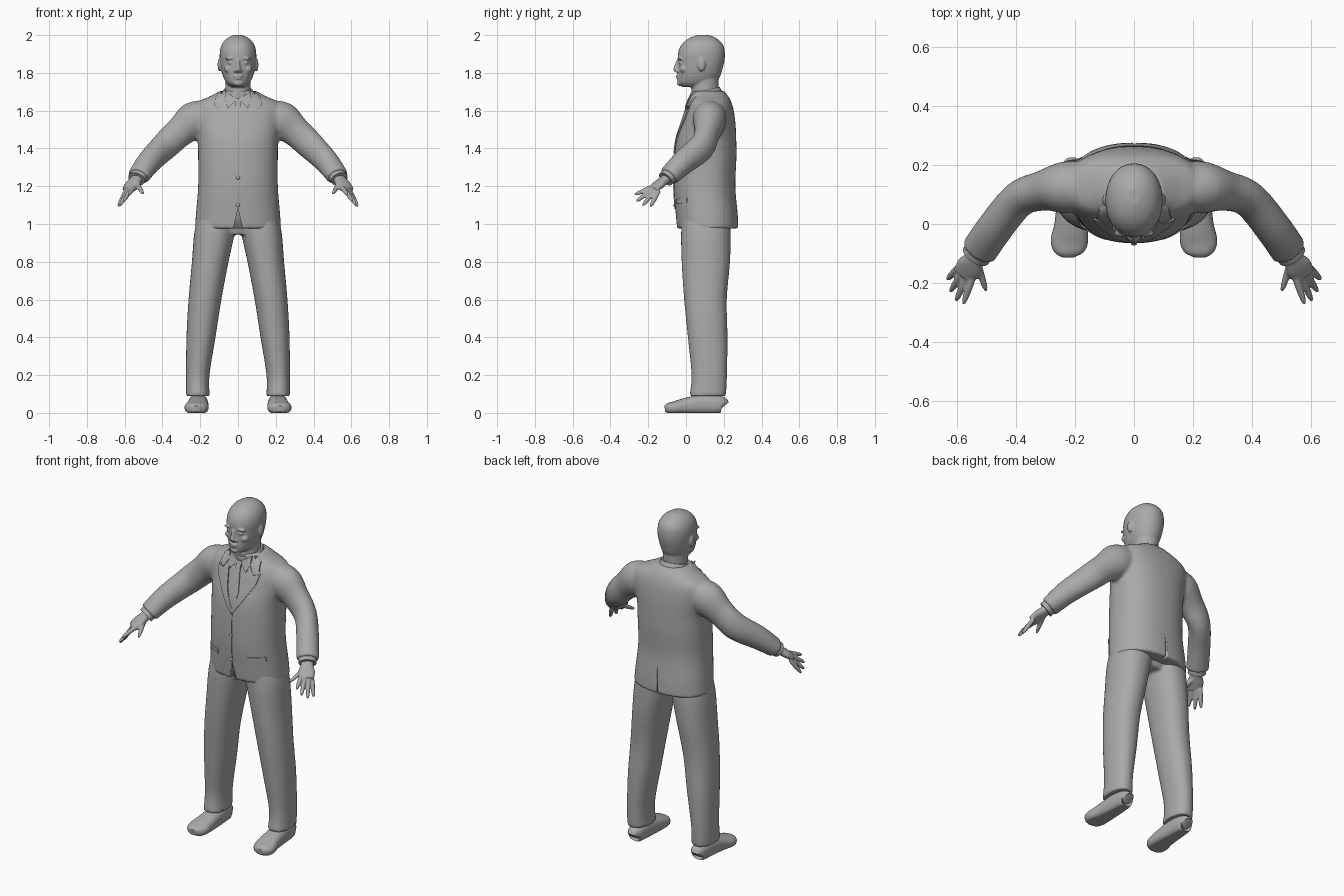
import bpy, bmesh, math
from mathutils import Vector, Matrix
from mathutils.bvhtree import BVHTree

if "Cube" in bpy.data.objects:
    bpy.data.objects.remove(bpy.data.objects["Cube"])

grey = bpy.data.materials.new("plain grey")
grey.diffuse_color = (0.4, 0.4, 0.4, 1)
grey.use_nodes = True
grey.node_tree.nodes["Principled BSDF"].inputs["Base Color"].default_value = grey.diffuse_color


def spline(rows, steps=4):
    """Smooth interpolation through ring rows (x, y, z, rx, ry)."""
    out = []
    for i in range(len(rows) - 1):
        a, b, c, d = (rows[max(0, min(len(rows) - 1, i + k))] for k in (-1, 0, 1, 2))
        for s in range(steps):
            t = s / steps
            out.append([0.5 * (2 * q + (r - p) * t + (2 * p - 5 * q + 4 * r - w) * t * t
                        + (3 * q - p - 3 * r + w) * t ** 3) for p, q, r, w in zip(a, b, c, d)])
    return out + [list(rows[-1])]


def loft(bm, rows, side=1, ref=None, power=2.0, n=32):
    """Skin through rings; rings are level unless ref gives the up direction for a path."""
    rows = spline(rows)
    pts = [Vector(r[:3]) for r in rows]
    rings = []
    for i, r in enumerate(rows):
        u, v = Vector((1, 0, 0)), Vector((0, 1, 0))
        if ref:
            t = (pts[min(i + 1, len(pts) - 1)] - pts[max(i - 1, 0)]).normalized()
            u = t.cross(Vector(ref)).normalized()
            v = u.cross(t)
        ring = []
        for k in range(n):
            a = 2 * math.pi * k / n
            c, s = math.cos(a), math.sin(a)
            p = pts[i] + u * (r[3] * math.copysign(abs(c) ** (2 / power), c)) \
                + v * (r[4] * math.copysign(abs(s) ** (2 / power), s))
            ring.append(bm.verts.new((p.x * side, p.y, p.z)))
        rings.append(ring)
    for a, b in zip(rings, rings[1:]):
        for k in range(n):
            bm.faces.new((a[k], a[(k + 1) % n], b[(k + 1) % n], b[k]))
    bm.faces.new(rings[0])
    bm.faces.new(rings[-1])


def ball(bm, loc, size, tilt=0):
    m = Matrix.Translation(loc) @ Matrix.Rotation(tilt, 4, 'Y') @ Matrix.Diagonal((*size, 1))
    bmesh.ops.create_uvsphere(bm, u_segments=20, v_segments=12, radius=1, matrix=m)


def finish(bm, name, voxel=0, smooth=4, cutter=None):
    """Make the object, optionally fuse its pieces into one skin, and cut slits."""
    bmesh.ops.recalc_face_normals(bm, faces=bm.faces)
    me = bpy.data.meshes.new(name)
    bm.to_mesh(me)
    bm.free()
    ob = bpy.data.objects.new(name, me)
    bpy.context.collection.objects.link(ob)
    me.materials.append(grey)
    if voxel:
        m = ob.modifiers.new("fuse", 'REMESH')
        m.mode, m.voxel_size, m.use_smooth_shade = 'VOXEL', voxel, True
        m = ob.modifiers.new("soften", 'SMOOTH')
        m.factor, m.iterations = 0.5, smooth
    if cutter:
        m = ob.modifiers.new("slits", 'BOOLEAN')
        m.operation, m.object = 'DIFFERENCE', cutter
    bpy.ops.object.select_all(action='DESELECT')
    ob.select_set(True)
    bpy.context.view_layer.objects.active = ob
    bpy.ops.object.shade_smooth_by_angle(angle=math.radians(40))
    return ob


def wedge(bm, pts, y0, y1):
    f = bm.faces.new([bm.verts.new((x, y0, z)) for x, z in pts])
    new = bmesh.ops.extrude_face_region(bm, geom=[f])["geom"]
    bmesh.ops.translate(bm, vec=(0, y1 - y0, 0),
                        verts=[g for g in new if isinstance(g, bmesh.types.BMVert)])


Z, Y = (0, 0, 1), (0, 1, 0)

# front opening and back vent cutter
bm = bmesh.new()
wedge(bm, [(-0.03, 0.95), (0.03, 0.95), (0.0, 1.08)], -0.2, -0.015)
wedge(bm, [(-0.008, 0.95), (0.008, 0.95), (0.003, 1.13)], 0.245, 0.4)
cutter = finish(bm, "slit_cutter")
cutter.hide_render = True
cutter.hide_viewport = True

# jacket body with sleeves
bm = bmesh.new()
loft(bm, [(0, .115, .975, .228, .162), (0, .11, 1.05, .223, .164), (0, .098, 1.2, .211, .163),
          (0, .103, 1.35, .211, .164), (0, .108, 1.45, .214, .158), (0, .118, 1.53, .228, .144),
          (0, .125, 1.6, .238, .128), (0, .128, 1.645, .215, .112), (0, .125, 1.675, .15, .1),
          (0, .115, 1.705, .095, .085)], power=2.3, n=48)
for s in (1, -1):
    loft(bm, [(.17, .125, 1.575, .085, .085), (.235, .124, 1.545, .088, .1), (.31, .113, 1.485, .068, .08),
              (.39, .085, 1.41, .062, .076), (.47, -.01, 1.33, .062, .066),
              (.527, -.092, 1.252, .062, .052)], s, Z)
jacket = finish(bm, "jacket", 0.009, 5, cutter)

# trousers
bm = bmesh.new()
for s in (1, -1):
    loft(bm, [(.213, .115, .09, .063, .097), (.213, .123, .2, .062, .094), (.196, .115, .4, .077, .105),
              (.175, .103, .6, .087, .113), (.147, .105, .8, .097, .128), (.125, .105, .95, .107, .131),
              (.11, .105, 1.05, .1, .125)], s, power=2.2)
loft(bm, [(0, .105, .945, .12, .09), (0, .105, 1.05, .19, .12)])
finish(bm, "trousers", 0.009, 3)

# shoes
for s in (1, -1):
    bm = bmesh.new()
    loft(bm, [(.21, .2, .035, .025, .03), (.21, .185, .042, .042, .046), (.21, .1, .046, .05, .054),
              (.213, .0, .036, .057, .044), (.22, -.06, .027, .063, .034), (.222, -.095, .024, .05, .028),
              (.222, -.112, .022, .022, .016)], s, Z, 2.5)
    for v in bm.verts:
        v.co.z = max(v.co.z, 0)
    finish(bm, "left_shoe" if s > 0 else "right_shoe")

# head with neck, nose, brow, lips and ears
bm = bmesh.new()
face = [(1.725, -.018, .1, .035), (1.745, -.042, .155, .06), (1.78, -.043, .18, .079), (1.82, -.042, .193, .09),
        (1.86, -.042, .203, .095), (1.9, -.043, .206, .097), (1.94, -.03, .2, .09), (1.97, -.004, .178, .072),
        (1.99, .03, .15, .046), (2.001, .065, .12, .02)]
loft(bm, [(0, (f + b) / 2, z, w, (b - f) / 2) for z, f, b, w in face], power=2.1)
loft(bm, [(0, .1, 1.62, .075, .075), (0, .1, 1.7, .068, .072), (0, .1, 1.82, .068, .075)])
loft(bm, [(0, -.036, 1.872, .009, .012), (0, -.046, 1.84, .011, .015), (0, -.05, 1.815, .017, .016),
          (0, -.042, 1.803, .012, .01)])
ball(bm, (0, -.041, 1.784), (.026, .013, .007))
ball(bm, (0, -.039, 1.772), (.023, .013, .008))
ball(bm, (0, -.033, 1.745), (.025, .015, .015))
for s in (1, -1):
    ball(bm, (s * .04, -.03, 1.877), (.03, .014, .008), s * .12)
    ball(bm, (s * .038, -.028, 1.853), (.017, .011, .008))
    ball(bm, (s * .05, -.012, 1.82), (.024, .02, .02))
    ball(bm, (s * .016, -.043, 1.81), (.009, .011, .008))
    ball(bm, (s * .098, .082, 1.843), (.01, .021, .034))
finish(bm, "head", 0.005, 3)

# shirt collar band
bm = bmesh.new()
loft(bm, [(0, .12, 1.63, .105, .1), (0, .107, 1.675, .092, .09), (0, .099, 1.708, .079, .081)], 1, Y)
finish(bm, "collar_band")

# hands: palm, four fingers, thumb, and shirt cuff
for s in (1, -1):
    side = "left_" if s > 0 else "right_"
    bm = bmesh.new()
    loft(bm, [(.515, -.07, 1.265, .035, .028), (.54, -.115, 1.232, .034, .024), (.558, -.145, 1.208, .045, .022),
              (.578, -.175, 1.182, .04, .017)], s, Z, 2.3)
    fingers = [((.549, -.18, 1.195), (.58, -.272, 1.155)), ((.566, -.175, 1.186), (.605, -.262, 1.12)),
               ((.584, -.166, 1.175), (.624, -.23, 1.097)), ((.598, -.15, 1.165), (.634, -.188, 1.092)),
               ((.535, -.125, 1.215), (.502, -.228, 1.16))]
    for a, b in fingers:
        a, b = Vector(a), Vector(b)
        loft(bm, [(*a.lerp(b, t), r, r) for t, r in ((-.15, .012), (.3, .013), (.8, .01), (1, .005))],
             s, Z, n=12)
    finish(bm, side + "hand", 0.005, 2)
    bm = bmesh.new()
    loft(bm, [(.515, -.075, 1.268, .05, .042), (.537, -.108, 1.238, .05, .042)], s, Z)
    finish(bm, side + "shirt_cuff")

# plates laid on the chest
deps = bpy.context.evaluated_depsgraph_get()
chest = BVHTree.FromObject(jacket, deps)


def front(x, z):
    hit = chest.ray_cast(Vector((x, -1, z)), Vector((0, 1, 0)))[0]
    return min(hit.y, .06) if hit else .04


def plate(name, pts, lift=0.006, side=1):
    bm = bmesh.new()
    bm.faces.new([bm.verts.new((x * side, 0, z)) for x, z in pts])
    bmesh.ops.triangulate(bm, faces=bm.faces)
    bmesh.ops.subdivide_edges(bm, edges=bm.edges, cuts=4, use_grid_fill=True)
    for v in bm.verts:
        v.co.y = front(v.co.x, v.co.z) - lift
    new = bmesh.ops.extrude_face_region(bm, geom=bm.faces[:])["geom"]
    bmesh.ops.translate(bm, vec=(0, lift + .003, 0),
                        verts=[g for g in new if isinstance(g, bmesh.types.BMVert)])
    finish(bm, name)


for s, side in ((1, "left_"), (-1, "right_")):
    plate(side + "lapel", [(.066, 1.655), (.1, 1.605), (.137, 1.617), (.122, 1.555), (.06, 1.455),
                           (.004, 1.375), (-.004, 1.395), (.045, 1.51)], .007, s)
    plate(side + "jacket_collar", [(.085, 1.705), (.118, 1.675), (.128, 1.628), (.098, 1.61),
                                   (.068, 1.66)], .008, s)
    plate(side + "shirt_collar", [(.066, 1.7), (.006, 1.662), (.052, 1.612), (.072, 1.655)], .01, s)
    plate(side + "pocket_flap", [(.095, 1.132), (.185, 1.138), (.185, 1.112), (.095, 1.106)], .005, s)
plate("tie", [(-.012, 1.63), (.012, 1.63), (.03, 1.5), (.018, 1.42), (0, 1.39), (-.018, 1.42), (-.03, 1.5)], .005)
plate("tie_knot", [(-.02, 1.665), (.02, 1.665), (.013, 1.622), (-.013, 1.622)], .012)
plate("front_edge", [(.0, 1.385), (.004, 1.385), (.004, 1.08), (.0, 1.08)], .004)

# buttons
for i, z in enumerate((1.245, 1.1)):
    bm = bmesh.new()
    ball(bm, (0, front(0, z) - .003, z), (.01, .005, .01))
    finish(bm, "button_%d" % (i + 1))
